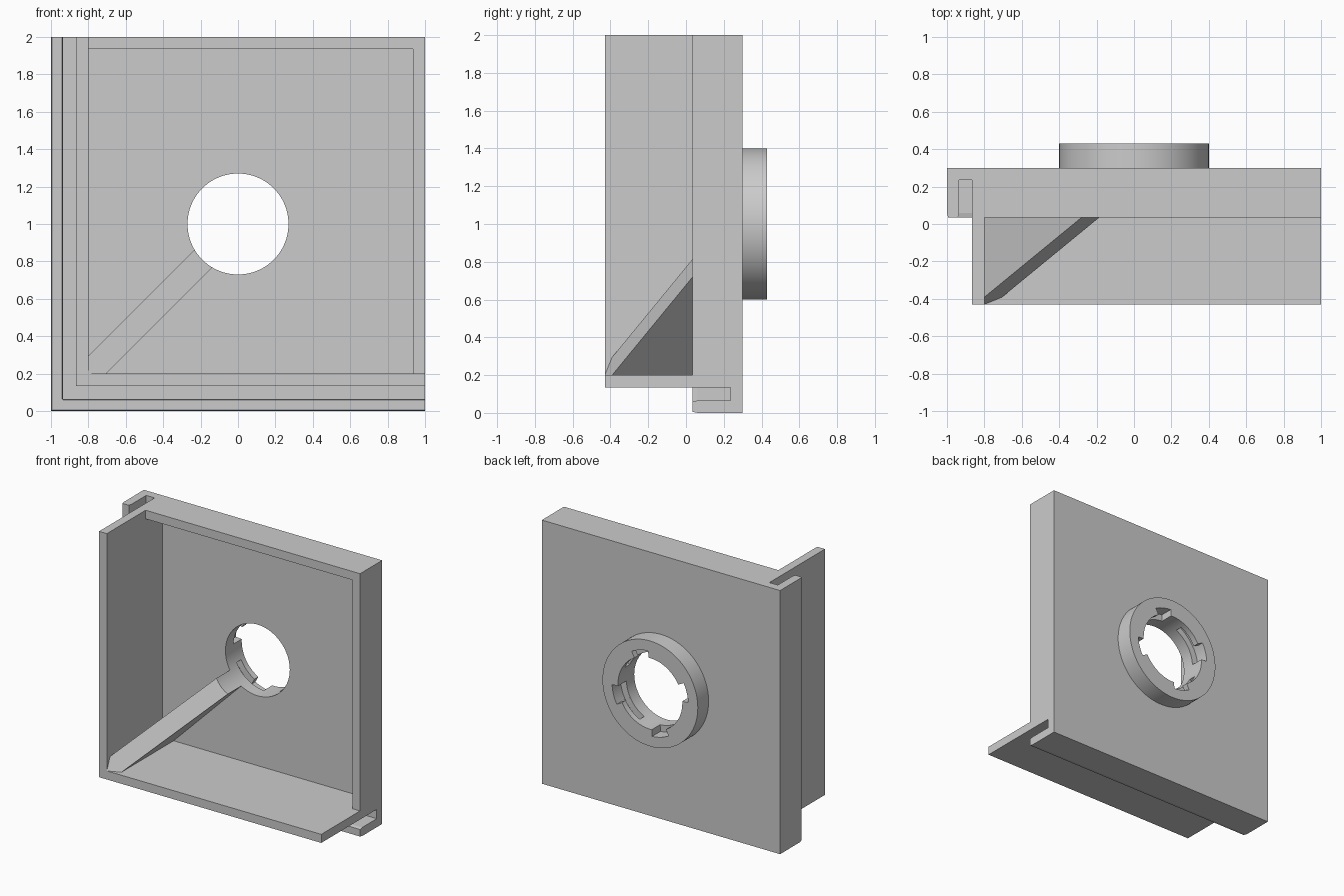
import bpy, bmesh, math

if "Cube" in bpy.data.objects:
    bpy.data.objects.remove(bpy.data.objects["Cube"])

grey = bpy.data.materials.new("light grey")
grey.diffuse_color = (0.6, 0.6, 0.6, 1)
grey.use_nodes = True
grey.node_tree.nodes["Principled BSDF"].inputs["Base Color"].default_value = grey.diffuse_color

# Ways to place a profile point (u, v) at depth d
PLACE = {"x": lambda u, v, d: (d, v, u),   # profile in z, y
         "y": lambda u, v, d: (u, d, v),   # profile in x, z
         "z": lambda u, v, d: (u, v, d)}   # profile in x, y


def prism(name, pts, axis, a, b):
    """Extrude a profile along an axis; a and b may be functions of the point."""
    bm = bmesh.new()
    f = PLACE[axis]
    rings = []
    for d in (a, b):
        rings.append([bm.verts.new(f(u, v, d(u, v) if callable(d) else d)) for u, v in pts])
    n = len(pts)
    bm.faces.new(rings[0])
    bm.faces.new(rings[1][::-1])
    for i in range(n):
        j = (i + 1) % n
        bm.faces.new((rings[0][i], rings[1][i], rings[1][j], rings[0][j]))
    bmesh.ops.recalc_face_normals(bm, faces=bm.faces)
    me = bpy.data.meshes.new(name)
    bm.to_mesh(me)
    bm.free()
    me.materials.append(grey)
    ob = bpy.data.objects.new(name, me)
    bpy.context.collection.objects.link(ob)
    return ob


def rect(u0, u1, v0, v1):
    return [(u0, v0), (u1, v0), (u1, v1), (u0, v1)]


def circle(r, n=96):
    return [(r * math.cos(2 * math.pi * i / n), 1 + r * math.sin(2 * math.pi * i / n)) for i in range(n)]


def sector(r0, r1, a0, a1, n=12):
    ang = [math.radians(a0 + (a1 - a0) * i / n) for i in range(n + 1)]
    return ([(r1 * math.cos(a), 1 + r1 * math.sin(a)) for a in ang]
            + [(r0 * math.cos(a), 1 + r0 * math.sin(a)) for a in reversed(ang)])


def cut(ob, cutters):
    bpy.context.view_layer.objects.active = ob
    for c in cutters:
        m = ob.modifiers.new("cut", "BOOLEAN")
        m.operation = "DIFFERENCE"
        m.solver = "EXACT"
        m.object = c
        bpy.ops.object.modifier_apply(modifier=m.name)


# Bore shared by panel, rib and collar
bore = prism("bore_cutter", circle(0.27), "y", -0.6, 0.6)
cutters = [bore]

# Back panel with a shallow pocket and two hook grooves along left and bottom
panel = prism("panel", rect(-1, 1, 0, 2), "y", 0.035, 0.3)
pocket = prism("pocket_cutter", rect(-0.8, 0.935, 0.2, 1.935), "y", -0.1, 0.235)
groove = [(0.135, -0.1), (0.135, 0.235), (0.065, 0.235), (0.065, 0.06), (0.058, 0.03), (0.058, -0.1)]
lead = [(-0.1, -0.1), (0.007, -0.1), (0.007, 0.03), (-0.001, 0.065), (-0.1, 0.065)]
shift = lambda pts: [(u - 1, v) for u, v in pts]
panel_cutters = [
    pocket,
    prism("left_groove_cutter", shift(groove), "z", 0.065, 2.2),
    prism("bottom_groove_cutter", groove, "x", -0.935, 1.2),
    prism("left_lead_cutter", shift(lead), "z", -0.2, 2.2),
    prism("bottom_lead_cutter", lead, "x", -1.2, 1.2),
]
cut(panel, panel_cutters + [bore])
cutters += panel_cutters

# Tall left and bottom walls as one L profile
walls = prism("walls", [(-0.865, 0.135), (1, 0.135), (1, 0.2), (-0.8, 0.2), (-0.8, 2), (-0.865, 2)],
              "y", -0.43, 0.035)

# Diagonal rib sloping from the corner to the bore
w = 0.0475
rib = prism("corner_rib",
            [(-0.8, 0.2), (-0.8 + 2 * w, 0.2), (-0.05 + w, 0.95 - w), (-0.05 - w, 0.95 + w), (-0.8, 0.2 + 2 * w)],
            "y", lambda x, z: -0.43 + 0.82 * (x + 0.8 + z - 0.2) / 2, 0.24)
cut(rib, [bore])

# Round collar with four bayonet notches and slots
collar = prism("collar", circle(0.4), "y", 0.3, 0.43)
bayonet = []
for k in range(4):
    a = 90 * k - 16
    bayonet.append(prism("notch_cutter", sector(0.2, 0.32, a - 13, a + 13), "y", 0.33, 0.5))
    bayonet.append(prism("slot_cutter", sector(0.21, 0.318, a - 48, a), "y", 0.331, 0.385))
cut(collar, [bore] + bayonet)
cutters += bayonet

for c in cutters:
    bpy.data.objects.remove(c)

# Smooth round surfaces, keep hard edges
for ob in (panel, walls, rib, collar):
    bpy.ops.object.select_all(action="DESELECT")
    ob.select_set(True)
    bpy.context.view_layer.objects.active = ob
    bpy.ops.object.shade_smooth_by_angle(angle=math.radians(10))
